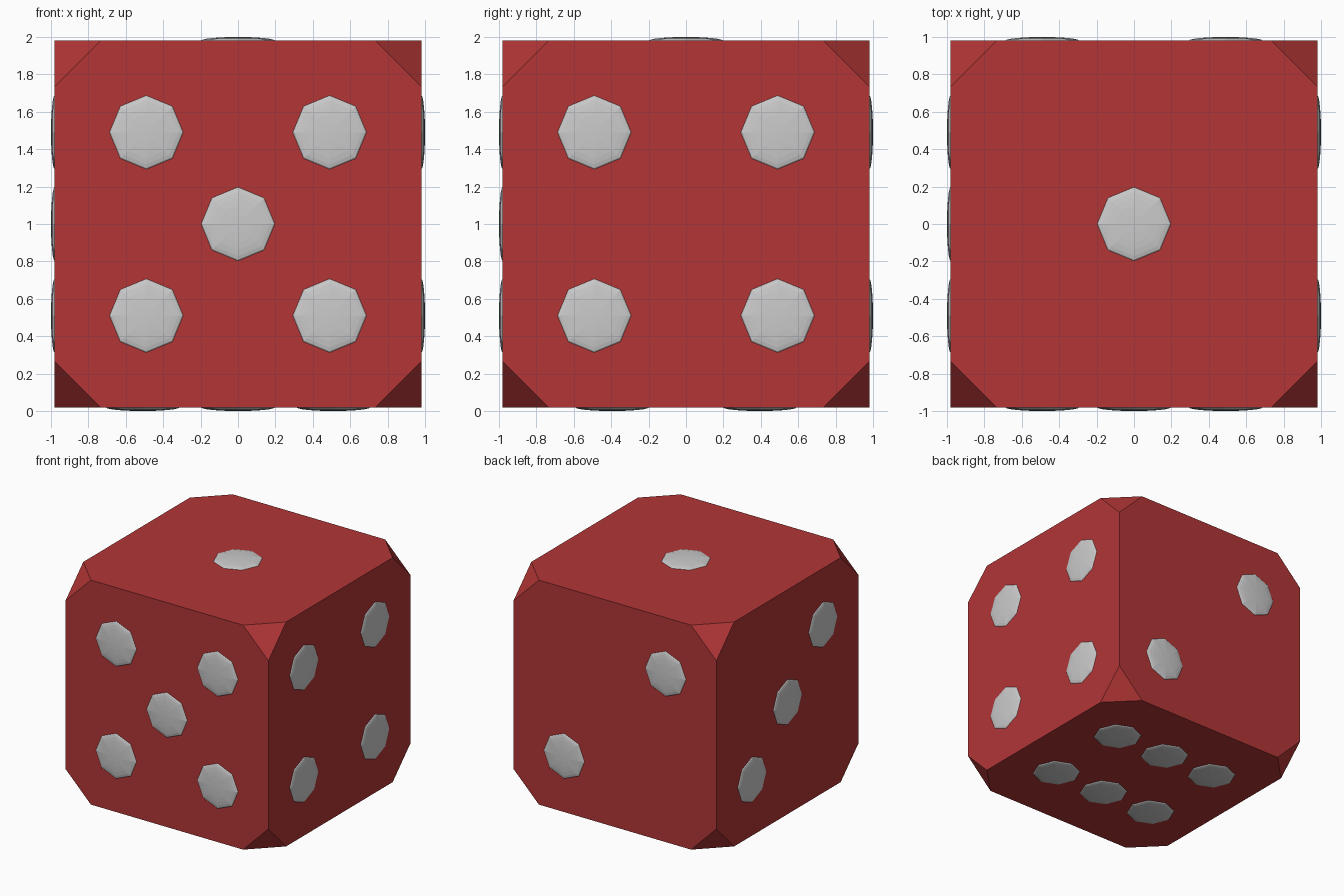
import bpy, bmesh
from math import radians
from itertools import product
from mathutils import Vector, Matrix

if "Cube" in bpy.data.objects:
    bpy.data.objects.remove(bpy.data.objects["Cube"])

H = 0.98            # half width of the cube
CUT = 0.245         # corner cut length along each edge
R, D = 0.197, 0.02  # pip radius and bulge
P = 0.49            # pip spacing from face centre
CENTRE = Vector((0, 0, 1))


def material(name, rgb):
    m = bpy.data.materials.new(name)
    m.diffuse_color = (*rgb, 1)
    m.use_nodes = True
    m.node_tree.nodes["Principled BSDF"].inputs["Base Color"].default_value = m.diffuse_color
    return m


def add_object(name, bm, mat=None):
    mesh = bpy.data.meshes.new(name)
    bm.to_mesh(mesh)
    bm.free()
    ob = bpy.data.objects.new(name, mesh)
    bpy.context.collection.objects.link(ob)
    ob.location = CENTRE
    if mat:
        mesh.materials.append(mat)
    return ob


# Cube body with clipped corners
bm = bmesh.new()
for signs in product((-1, 1), repeat=3):
    for axis in range(3):
        bm.verts.new([s * (H - CUT if i == axis else H) for i, s in enumerate(signs)])
bmesh.ops.convex_hull(bm, input=bm.verts[:])
bmesh.ops.dissolve_limit(bm, angle_limit=radians(1), verts=bm.verts[:], edges=bm.edges[:])
bmesh.ops.recalc_face_normals(bm, faces=bm.faces[:])
add_object("cube_body", bm, material("red", (0.445, 0.036, 0.037)))

# Pip layouts: (face normal, in-plane u, in-plane v, u/v spacing, pip positions)
X, Y, Z = Vector((1, 0, 0)), Vector((0, 1, 0)), Vector((0, 0, 1))
four = list(product((-1, 1), repeat=2))
faces = {
    "top": (Z, X, Y, P, P, [(0, 0)]),
    "back": (Y, X, Z, P, P, [(-1, 1), (1, -1)]),
    "left": (-X, Y, Z, P, P, [(-1, 1), (0, 0), (1, -1)]),
    "right": (X, Y, Z, P, P, four),
    "front": (-Y, X, Z, P, P, four + [(0, 0)]),
    "bottom": (-Z, X, Y, 0.51, 0.395, four + [(0, -1), (0, 1)]),
}

# Flattened eight-sided pips on every face
for side, (n, u, v, du, dv, spots) in faces.items():
    bm = bmesh.new()
    turn = n.to_track_quat('Z', 'Y').to_matrix().to_4x4()
    for a, b in spots:
        place = Matrix.Translation(n * H + u * a * du + v * b * dv)
        bmesh.ops.create_uvsphere(bm, u_segments=8, v_segments=12, radius=1,
                                  matrix=place @ turn @ Matrix.Diagonal((R, R, D, 1)))
    add_object(side + "_pips", bm)
